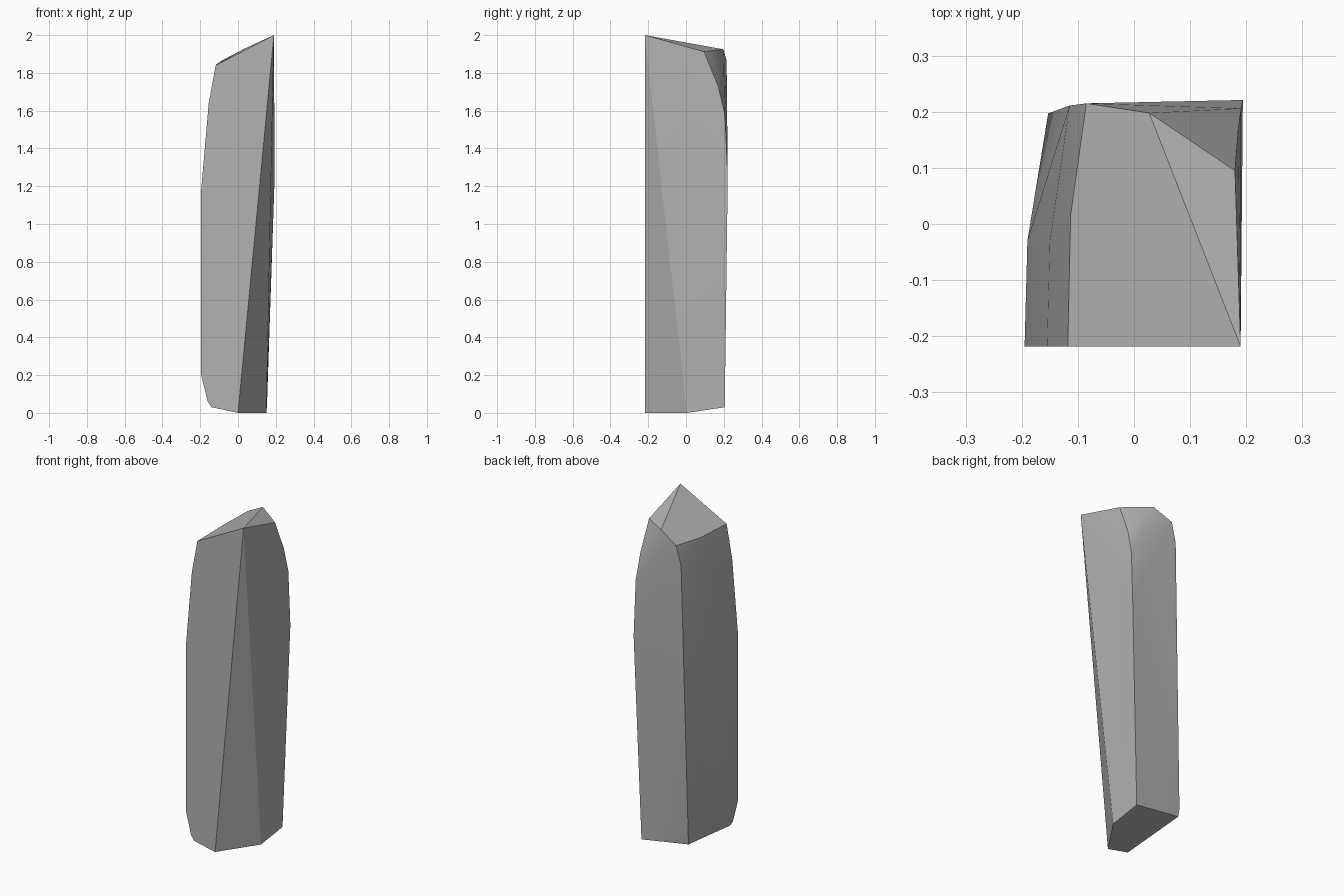
import bpy
import bmesh
import math

cube = bpy.data.objects.get("Cube")
if cube:
    bpy.data.objects.remove(cube, do_unlink=True)

# Plain grey stone
stone = bpy.data.materials.new("grey_stone")
stone.use_nodes = True
colour = (0.45, 0.45, 0.45, 1)
stone.diffuse_color = colour
bsdf = next(n for n in stone.node_tree.nodes if n.type == "BSDF_PRINCIPLED")
bsdf.inputs["Base Color"].default_value = colour

FRONT = -0.218

# Flat front face outline (x, z), from the foot round to the peak
front_outline = [(0, 0), (-0.14, 0.03), (-0.16, 0.06), (-0.195, 0.2),
                 (-0.195, 1.18), (-0.155, 1.64), (-0.118, 1.84), (0.19, 2)]
corners = [(x, FRONT, z) for x, z in front_outline]

# Foot of the right-hand cut face
corners += [(0.15, 0.005, 0)]

# Back right edge, leaning in towards the top
corners += [(0.153, 0.205, 0.03), (0.194, 0.221, 1.25), (0.191, 0.206, 1.58),
            (0.186, 0.17, 1.73), (0.18, 0.095, 1.912)]

# Back left edge and the rim of the slanted top
corners += [(-0.15, 0.19, 0.075), (-0.153, 0.197, 0.12), (-0.115, 0.211, 1.75),
            (-0.085, 0.215, 1.865), (0.027, 0.198, 1.925), (-0.113, 0.015, 1.847)]

# Gentle swell of the left side
corners += [(-0.19, -0.03, 0.3), (-0.19, -0.03, 1.1), (-0.15, -0.03, 1.63)]

# Wrap the corners into one chiselled block
bm = bmesh.new()
for co in corners:
    bm.verts.new(co)
hull = bmesh.ops.convex_hull(bm, input=bm.verts)
inside = [v for v in bm.verts if not v.link_faces]
bmesh.ops.delete(bm, geom=inside, context="VERTS")
bmesh.ops.dissolve_limit(bm, angle_limit=math.radians(0.5),
                         verts=bm.verts, edges=bm.edges)
bmesh.ops.recalc_face_normals(bm, faces=bm.faces)

mesh = bpy.data.meshes.new("stone_pillar")
bm.to_mesh(mesh)
bm.free()
mesh.materials.append(stone)
pillar = bpy.data.objects.new("stone_pillar", mesh)
bpy.context.collection.objects.link(pillar)

# Smooth worn areas, crisp chiselled edges
for obj in bpy.context.selected_objects:
    obj.select_set(False)
pillar.select_set(True)
bpy.context.view_layer.objects.active = pillar
bpy.ops.object.shade_smooth_by_angle(angle=math.radians(30))
